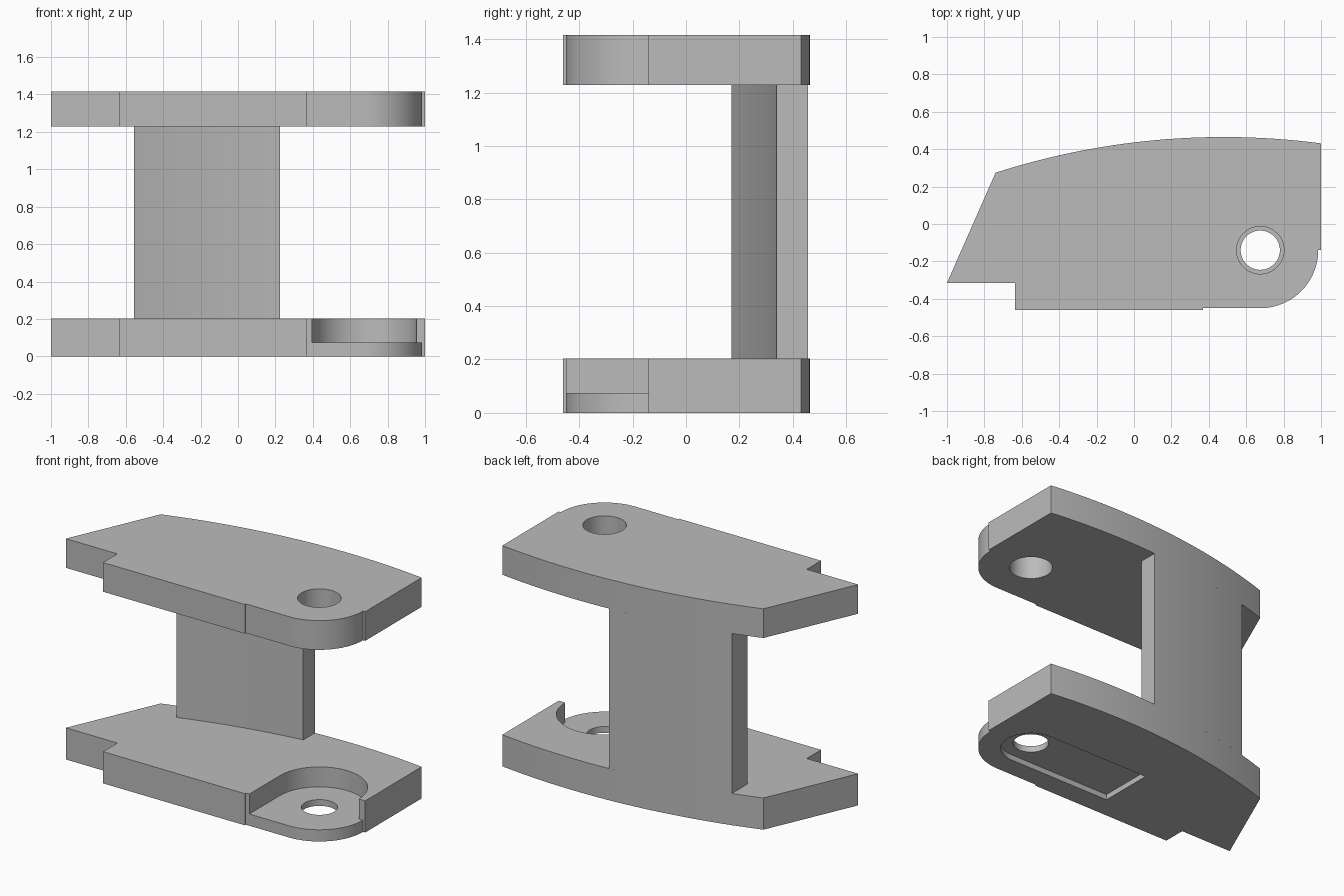
import bpy
import bmesh
from math import sin, cos, pi, radians, asin

if "Cube" in bpy.data.objects:
    bpy.data.objects.remove(bpy.data.objects["Cube"], do_unlink=True)

grey = bpy.data.materials.new("plain grey")
grey.use_nodes = True
grey.diffuse_color = (0.5, 0.5, 0.5, 1)
grey.node_tree.nodes["Principled BSDF"].inputs["Base Color"].default_value = (0.5, 0.5, 0.5, 1)

PIN = (0.675, -0.14)     # pin hole centre
BACK = (0.48, -3.535)    # centre of the curved back
BACK_R = 4.0


def arc(centre, r, a0, a1, n):
    """Points on an arc, angles in radians."""
    steps = [a0 + (a1 - a0) * i / n for i in range(n + 1)]
    return [(centre[0] + r * cos(a), centre[1] + r * sin(a)) for a in steps]


def back_curve(x0, x1, n):
    """Curved back surface from x0 to x1."""
    angle = lambda x: pi / 2 - asin((x - BACK[0]) / BACK_R)
    return arc(BACK, BACK_R, angle(x0), angle(x1), n)


def extrude(name, outline, z0, z1):
    """Prism from a counter-clockwise outline."""
    bm = bmesh.new()
    face = bm.faces.new([bm.verts.new((x, y, z0)) for x, y in outline])
    top = bmesh.ops.extrude_face_region(bm, geom=[face])["geom"]
    moved = [v for v in top if isinstance(v, bmesh.types.BMVert)]
    bmesh.ops.translate(bm, verts=moved, vec=(0, 0, z1 - z0))
    bmesh.ops.recalc_face_normals(bm, faces=bm.faces)
    mesh = bpy.data.meshes.new(name)
    bm.to_mesh(mesh)
    bm.free()
    mesh.materials.append(grey)
    obj = bpy.data.objects.new(name, mesh)
    bpy.context.collection.objects.link(obj)
    return obj


def activate(obj):
    bpy.ops.object.select_all(action="DESELECT")
    obj.select_set(True)
    bpy.context.view_layer.objects.active = obj


def cut(obj, outline, z0, z1):
    """Remove a prism from an object."""
    cutter = extrude("cutter", outline, z0, z1)
    cutter.hide_render = True
    mod = obj.modifiers.new("cut", "BOOLEAN")
    mod.operation = "DIFFERENCE"
    mod.solver = "EXACT"
    mod.object = cutter
    activate(obj)
    bpy.ops.object.modifier_apply(modifier=mod.name)
    bpy.data.objects.remove(cutter, do_unlink=True)


def circle(r, n=48):
    return arc(PIN, r, 0, 2 * pi, n)[:-1]


# Shared plate outline: notched front, rounded pin corner, curved back
plate = [(-1, -0.315), (-0.635, -0.315), (-0.635, -0.46), (0.37, -0.46), (0.37, -0.45)]
plate += arc(PIN, 0.31, -pi / 2, 0, 20)
plate += [(1, PIN[1])] + back_curve(1, -0.74, 28)

# Upper plate with its wide pin hole
upper = extrude("upper_plate", plate, 1.228, 1.415)
cut(upper, circle(0.127), 1.1, 1.5)

# Lower plate: open recess on top, slot pocket underneath, narrow pin hole
lower = extrude("lower_plate", plate, 0, 0.203)
recess = [(0.395, -0.6), (1.2, -0.6), (1.2, PIN[1])] + arc(PIN, 0.28, 0, pi, 32)
cut(lower, recess, 0.075, 0.4)
slot = arc(PIN, 0.178, -pi / 2, pi / 2, 24) + [(-0.055, PIN[1] + 0.178), (-0.055, PIN[1] - 0.178)]
cut(lower, slot, -0.1, 0.035)
cut(lower, circle(0.105), -0.2, 0.3)

# Curved web joining the plates, slightly thicker on its right
outer = back_curve(0.225, -0.555, 14)
inner = []
for i in range(15):
    t = i / 14
    inner.append((-0.555 + 0.78 * t, 0.17 + 0.169 * t + 0.08 * t * (1 - t)))
web = extrude("back_web", outer + inner, 0.203, 1.228)

for part in (upper, lower, web):
    activate(part)
    bpy.ops.object.shade_smooth_by_angle(angle=radians(30))
